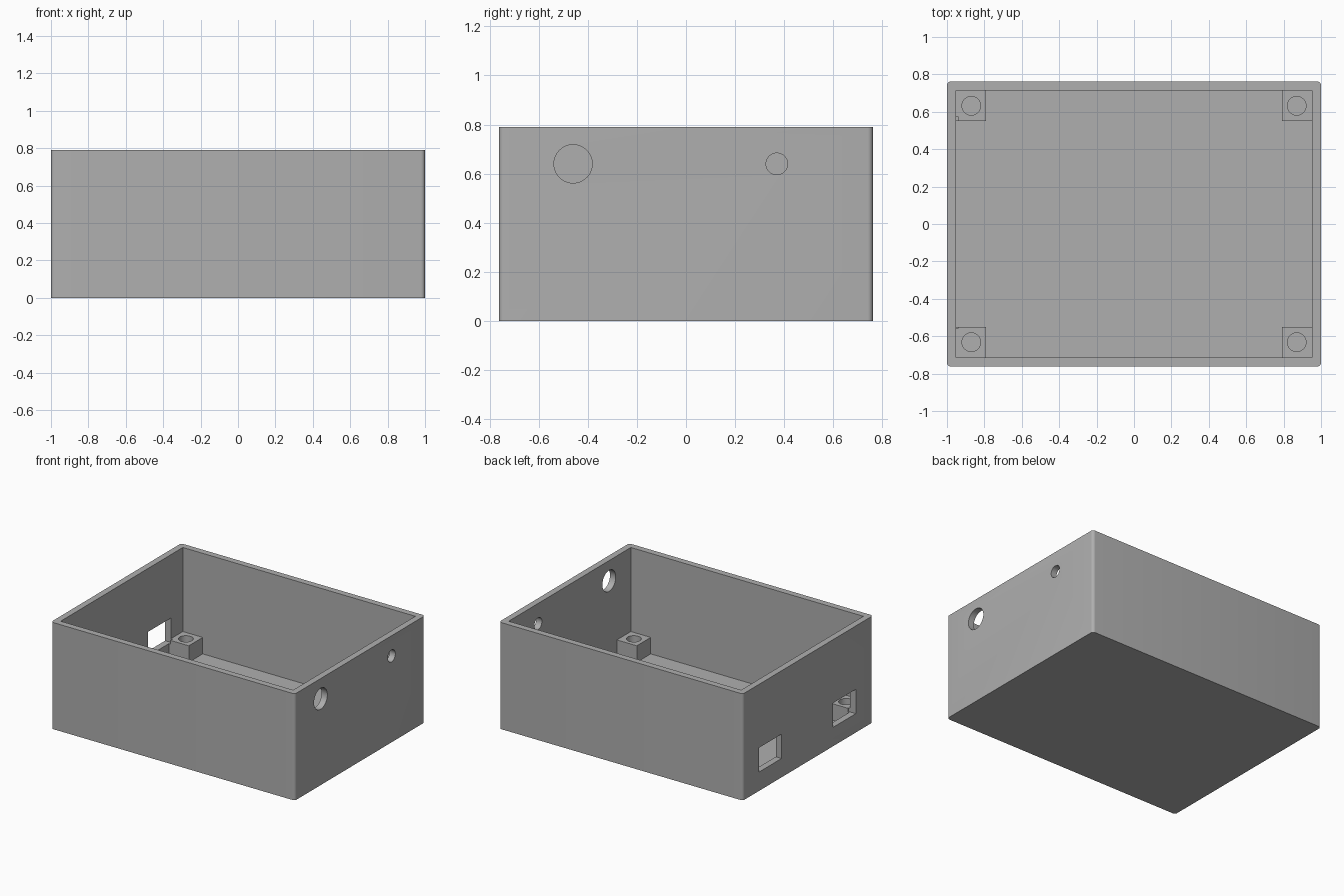
import bpy
import bmesh
import math
from mathutils import Matrix, Vector

if "Cube" in bpy.data.objects:
    bpy.data.objects.remove(bpy.data.objects["Cube"], do_unlink=True)

# Overall sizes
HX, HY, H = 1.0, 0.762, 0.79      # half width, half depth, height
WALL, FLOOR = 0.047, 0.045
IX, IY = HX - WALL, HY - WALL     # inner half sizes
POST, POST_TOP = 0.163, 0.167

grey = bpy.data.materials.new("plain grey")
grey.use_nodes = True
COLOUR = (0.43, 0.43, 0.43, 1)
grey.diffuse_color = COLOUR
grey.node_tree.nodes["Principled BSDF"].inputs["Base Color"].default_value = COLOUR


def to_object(name, bm):
    mesh = bpy.data.meshes.new(name)
    bm.to_mesh(mesh)
    bm.free()
    mesh.materials.append(grey)
    obj = bpy.data.objects.new(name, mesh)
    bpy.context.collection.objects.link(obj)
    return obj


def box(name, lo, hi, round_corners=0):
    """Box between two corners, with optional rounded vertical edges."""
    lo, hi = Vector(lo), Vector(hi)
    bm = bmesh.new()
    bmesh.ops.create_cube(bm, size=1, matrix=Matrix.Translation((lo + hi) / 2)
                          @ Matrix.Diagonal((*(hi - lo), 1)))
    if round_corners:
        upright = [e for e in bm.edges
                   if abs(e.verts[0].co.z - e.verts[1].co.z) > 0.1]
        bmesh.ops.bevel(bm, geom=upright, offset=round_corners, segments=6,
                        profile=0.5, affect='EDGES')
    return to_object(name, bm)


def cylinder(name, centre, radius, length, axis='Z'):
    turn = Matrix.Rotation(math.pi / 2, 4, 'Y') if axis == 'X' else Matrix()
    bm = bmesh.new()
    bmesh.ops.create_cone(bm, cap_ends=True, segments=48, radius1=radius,
                          radius2=radius, depth=length,
                          matrix=Matrix.Translation(centre) @ turn)
    return to_object(name, bm)


def cut(target, cutter):
    """Subtract the cutter from the target and discard it."""
    cutter.hide_render = True
    mod = target.modifiers.new("cut", 'BOOLEAN')
    mod.operation, mod.solver, mod.object = 'DIFFERENCE', 'EXACT', cutter
    bpy.context.view_layer.objects.active = target
    bpy.ops.object.modifier_apply(modifier=mod.name)
    bpy.data.objects.remove(cutter, do_unlink=True)


def smooth(obj):
    bpy.ops.object.select_all(action='DESELECT')
    obj.select_set(True)
    bpy.context.view_layer.objects.active = obj
    bpy.ops.object.shade_smooth_by_angle(angle=math.radians(30))


def window_cutter(y0, y1):
    return box("window_cutter", (-1.1, y0, 0.14), (-0.94, y1, 0.32))


# Open case: rounded block with the inside hollowed out
case = box("case", (-HX, -HY, 0), (HX, HY, H), round_corners=0.022)
cut(case, box("cavity_cutter", (-IX, -IY, FLOOR), (IX, IY, H + 0.2)))

# Two round ports in the +x wall
for y, radius in ((-0.46, 0.078), (0.37, 0.044)):
    cut(case, cylinder("port_cutter", (HX, y, 0.64), radius, 0.3, 'X'))

# Two rectangular windows in the -x wall
WINDOWS = ((0.31, 0.575), (-0.56, -0.295))
for y0, y1 in WINDOWS:
    cut(case, window_cutter(y0, y1))
smooth(case)

# Four screw posts in the inner corners, sunk slightly into walls and floor
SINK = 0.005
for sx, side in ((1, "left"), (-1, "right")):
    for sy, end in ((-1, "front"), (1, "back")):
        xs = sorted((sx * (IX - POST), sx * (IX + SINK)))
        ys = sorted((sy * (IY - POST), sy * (IY + SINK)))
        post = box(f"{end}_{side}_post", (xs[0], ys[0], FLOOR - SINK),
                   (xs[1], ys[1], POST_TOP))
        # Blind screw hole
        cut(post, cylinder("hole_cutter", (sx * 0.87, sy * 0.632, FLOOR + 0.2),
                           0.05, 0.4))
        # The windows nick the posts beside them
        if sx < 0:
            y0, y1 = WINDOWS[0] if sy > 0 else WINDOWS[1]
            cut(post, window_cutter(y0, y1))
        smooth(post)
